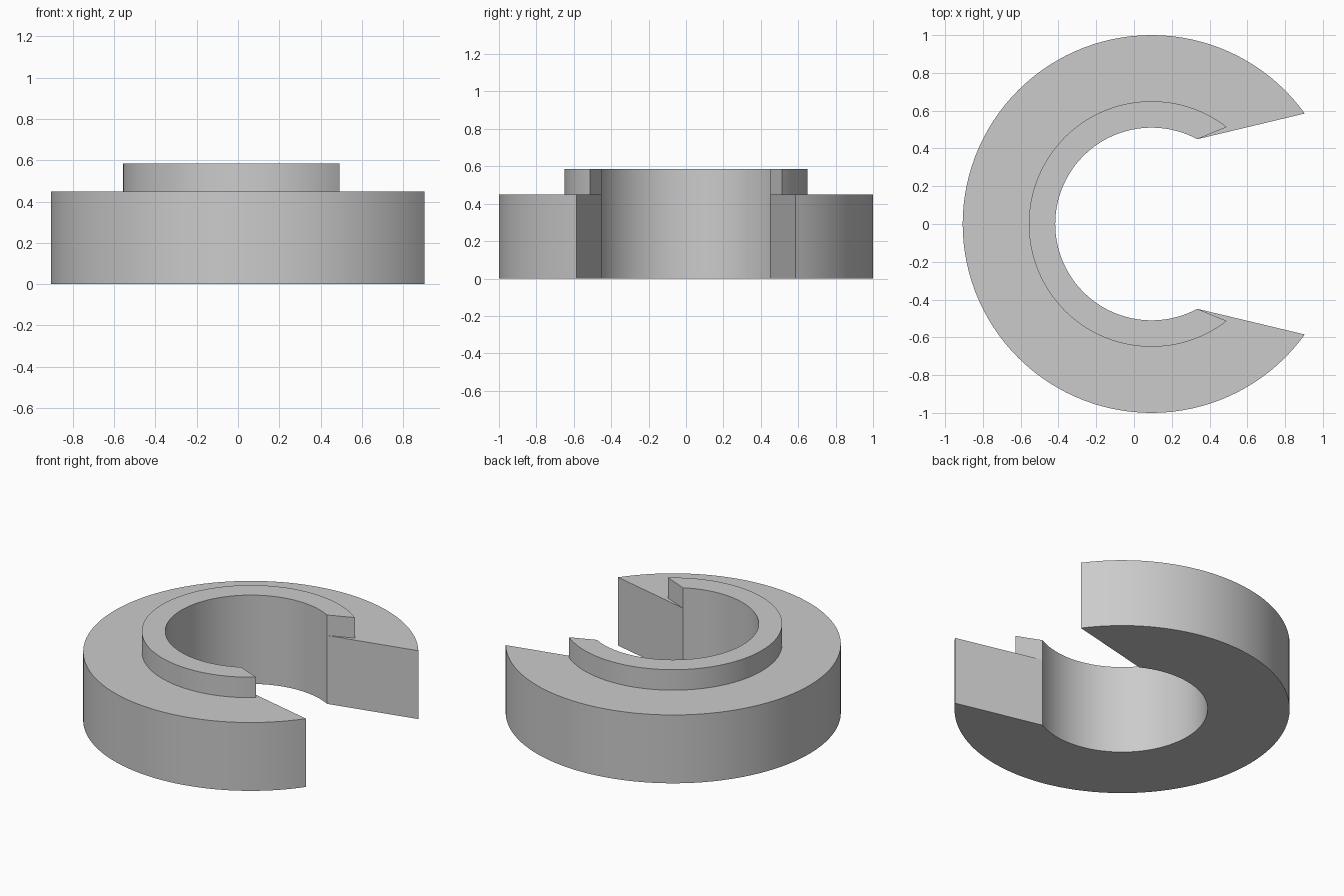
import bpy
import bmesh
from math import cos, sin, radians

cube = bpy.data.objects.get("Cube")
if cube:
    bpy.data.objects.remove(cube, do_unlink=True)

CENTRE_X = 0.093
SEGMENTS = 96
BORE = (0.51, 61.7)  # radius, half-angle of the opening in degrees

grey = bpy.data.materials.new("light grey")
grey.use_nodes = True
colour = (0.6, 0.6, 0.6, 1)
grey.diffuse_color = colour
grey.node_tree.nodes["Principled BSDF"].inputs["Base Color"].default_value = colour


def arc(bm, radius, half_gap, z):
    """Row of vertices running round the ring, open towards +x."""
    row = []
    for i in range(SEGMENTS + 1):
        a = radians(half_gap + (360 - 2 * half_gap) * i / SEGMENTS)
        row.append(bm.verts.new((CENTRE_X + radius * cos(a), radius * sin(a), z)))
    return row


def open_ring(name, outer, inner, bottom, top):
    """C-shaped solid: four arcs joined into walls, closed at both ends."""
    bm = bmesh.new()
    rows = [arc(bm, *outer, bottom), arc(bm, *outer, top),
            arc(bm, *inner, top), arc(bm, *inner, bottom)]
    for k, row in enumerate(rows):
        following = rows[(k + 1) % len(rows)]
        for i in range(SEGMENTS):
            bm.faces.new((row[i], row[i + 1], following[i + 1], following[i]))
    for end in (0, -1):
        bm.faces.new([row[end] for row in rows])
    bmesh.ops.recalc_face_normals(bm, faces=bm.faces)
    mesh = bpy.data.meshes.new(name)
    bm.to_mesh(mesh)
    bm.free()
    mesh.materials.append(grey)
    obj = bpy.data.objects.new(name, mesh)
    bpy.context.collection.objects.link(obj)
    bpy.ops.object.select_all(action="DESELECT")
    obj.select_set(True)
    bpy.context.view_layer.objects.active = obj
    bpy.ops.object.shade_smooth_by_angle(angle=radians(20))


# Wide body and the raised lip around its bore
open_ring("ring_body", (1.0, 35.8), BORE, 0, 0.45)
open_ring("raised_collar", (0.65, 52.2), BORE, 0.45, 0.585)
